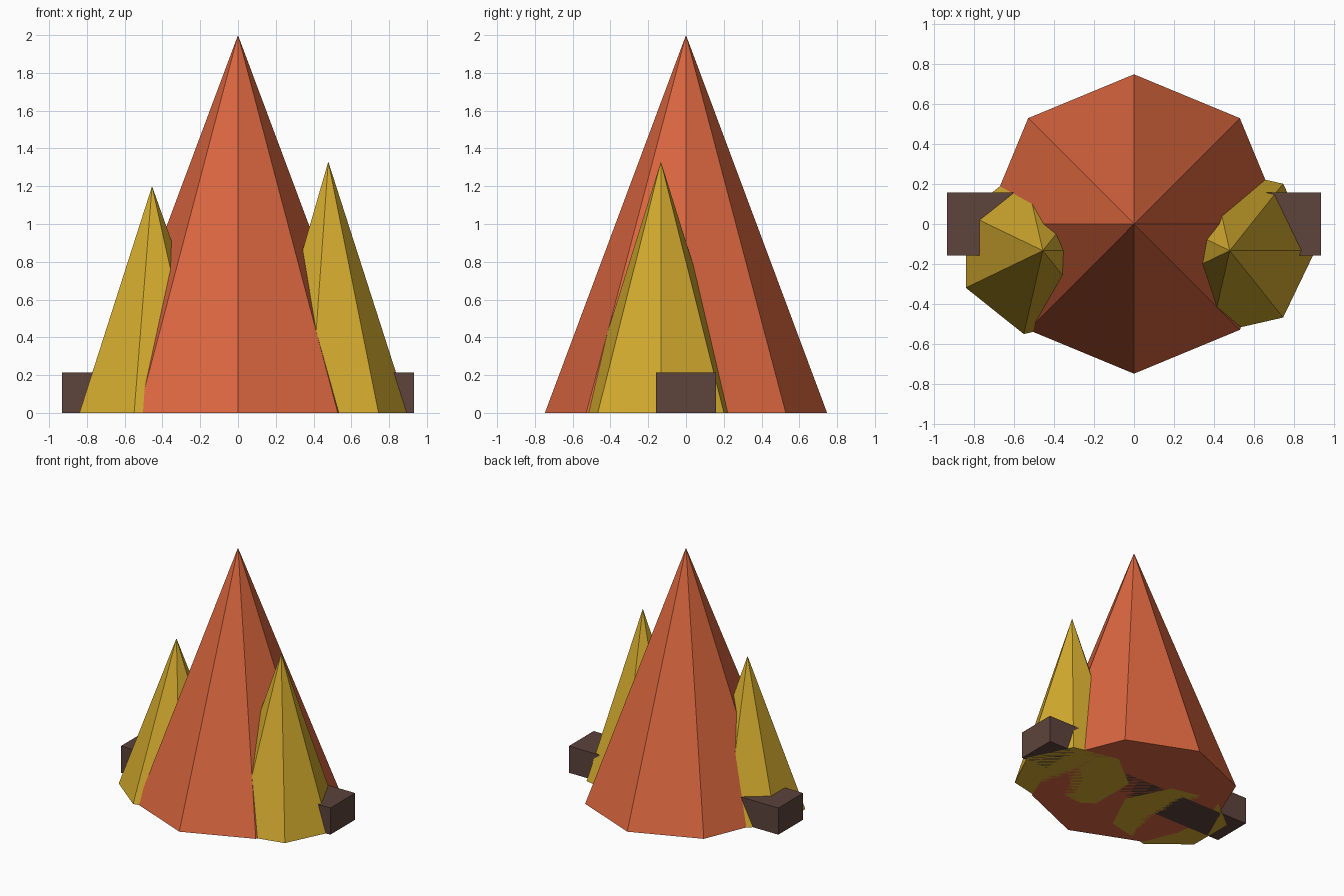
import bpy
import bmesh
from math import pi
from mathutils import Matrix

default_cube = bpy.data.objects.get("Cube")
if default_cube:
    bpy.data.objects.remove(default_cube, do_unlink=True)


def make_material(name, rgb):
    """Flat material from 0-255 sRGB values, stored as linear."""
    colour = [((c / 255 + 0.055) / 1.055) ** 2.4 for c in rgb] + [1]
    mat = bpy.data.materials.new(name)
    mat.use_nodes = True
    mat.diffuse_color = colour
    mat.node_tree.nodes["Principled BSDF"].inputs["Base Color"].default_value = colour
    return mat


def add_object(name, bm, mat):
    mesh = bpy.data.meshes.new(name)
    bm.to_mesh(mesh)
    bm.free()
    mesh.materials.append(mat)
    obj = bpy.data.objects.new(name, mesh)
    bpy.context.collection.objects.link(obj)
    return obj


def add_cone(name, sides, radius, height, x, y, mat):
    """Flat-sided cone on the ground with its first corner towards +x."""
    bm = bmesh.new()
    bmesh.ops.create_cone(bm, cap_ends=True, segments=sides,
                          radius1=radius, radius2=0, depth=height)
    bmesh.ops.remove_doubles(bm, verts=bm.verts, dist=0.0001)
    # the primitive starts its corners at +y
    bmesh.ops.rotate(bm, verts=bm.verts, matrix=Matrix.Rotation(-pi / 2, 3, "Z"))
    bmesh.ops.translate(bm, verts=bm.verts, vec=(x, y, height / 2))
    return add_object(name, bm, mat)


terracotta = make_material("terracotta", (218, 102, 63))
gold = make_material("gold", (213, 172, 47))
dark_brown = make_material("dark_brown", (93, 67, 60))

# Central spire and the two side spires
add_cone("main_spire", 8, 0.747, 2.0, 0, 0, terracotta)
add_cone("left_spire", 7, 0.427, 1.33, 0.478, -0.133, gold)
add_cone("right_spire", 7, 0.427, 1.2, -0.455, -0.133, gold)

# Long beam running through the base
bm = bmesh.new()
bmesh.ops.create_cube(bm, size=1)
bmesh.ops.scale(bm, verts=bm.verts, vec=(1.865, 0.315, 0.215))
bmesh.ops.translate(bm, verts=bm.verts, vec=(0, 0, 0.1075))
add_object("base_beam", bm, dark_brown)
